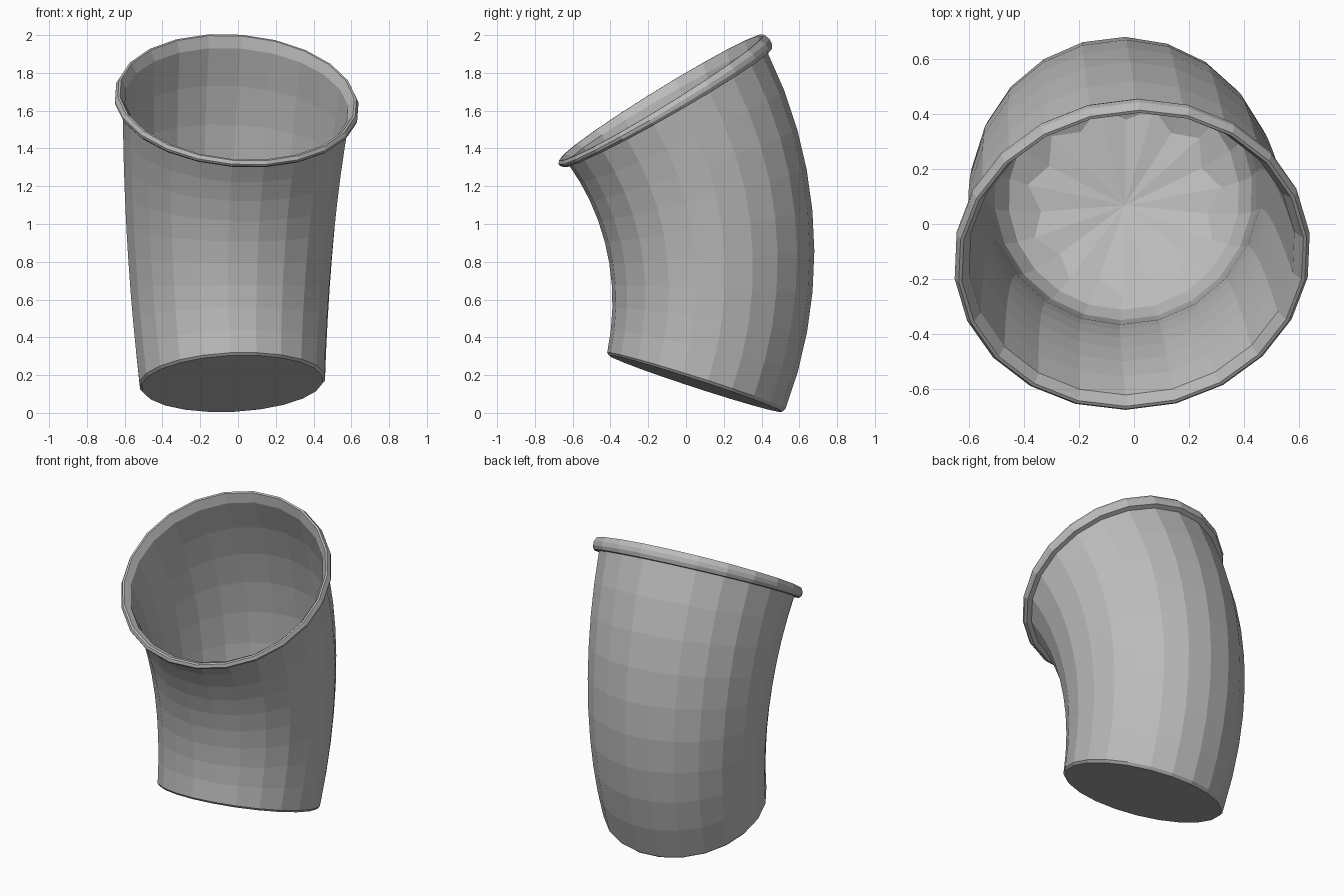
import bpy
import bmesh
from math import sin, cos, radians
from mathutils import Vector

if "Cube" in bpy.data.objects:
    bpy.data.objects.remove(bpy.data.objects["Cube"], do_unlink=True)

SIDES = 22
BEND_RADIUS = 1.8
START_TILT = radians(18.25)
PHASE = radians(-99)
BASE = Vector((-0.03, 0.05, 0.155))
TURN = radians(8)
SIDE = Vector((cos(TURN), sin(TURN), 0))
LEAN = Vector((-sin(TURN), cos(TURN), 0))
UP = Vector((0, 0, 1))

grey = bpy.data.materials.new("plain grey")
grey.use_nodes = True
colour = (0.5, 0.5, 0.5, 1)
grey.diffuse_color = colour
grey.node_tree.nodes["Principled BSDF"].inputs["Base Color"].default_value = colour


def bent_point(radius, height, angle):
    """Place a point of the turned shape along the arched centre line."""
    tilt = START_TILT - height / BEND_RADIUS
    centre = (BASE + LEAN * BEND_RADIUS * (cos(tilt) - cos(START_TILT))
              + UP * BEND_RADIUS * (sin(START_TILT) - sin(tilt)))
    across = LEAN * cos(tilt) - UP * sin(tilt)
    return centre + (SIDE * cos(angle) + across * sin(angle)) * radius


def bent_lathe(name, profile):
    """Each step is (even radius, even height, odd radius, odd height) or (radius, height)."""
    bm = bmesh.new()
    rings = []
    for step in profile:
        even, odd = step[:2], step[-2:]
        count = SIDES if even[0] > 0 else 1
        rings.append([bm.verts.new(bent_point(*(odd if j % 2 else even),
                                              PHASE + radians(360) * j / SIDES))
                      for j in range(count)])
    for low, high in zip(rings, rings[1:]):
        for j in range(SIDES):
            k = (j + 1) % SIDES
            if len(low) == 1:
                corners = (low[0], high[k], high[j])
            elif len(high) == 1:
                corners = (low[j], low[k], high[0])
            else:
                corners = (low[j], low[k], high[k], high[j])
            bm.faces.new(corners)
    mesh = bpy.data.meshes.new(name)
    bm.to_mesh(mesh)
    bm.free()
    mesh.materials.append(grey)
    obj = bpy.data.objects.new(name, mesh)
    bpy.context.collection.objects.link(obj)
    return obj


def straight_wall(r0, h0, r1, h1, steps):
    return [(r0 + (r1 - r0) * i / steps, h0 + (h1 - h0) * i / steps)
            for i in range(steps + 1)]


# Flat underside and tapered outer wall
bent_lathe("outer_wall", [(0, 0), (0.482, 0)] + straight_wall(0.495, 0.015, 0.605, 1.51, 9))

# Rolled lip around the mouth
bent_lathe("rim", [(0.605, 1.51), (0.635, 1.512), (0.648, 1.53), (0.65, 1.55),
                   (0.637, 1.575), (0.625, 1.575), (0.595, 1.53)])

# Inner wall, rounding in towards the bottom
bent_lathe("inner_wall", straight_wall(0.595, 1.53, 0.49, 0.38, 7)
           + [(0.47, 0.27), (0.42, 0.19), (0.355, 0.145, 0.305, 0.12)])

# Pleated bottom of the inside
bent_lathe("pleated_floor", [(0.355, 0.145, 0.305, 0.12), (0, 0.06)])
